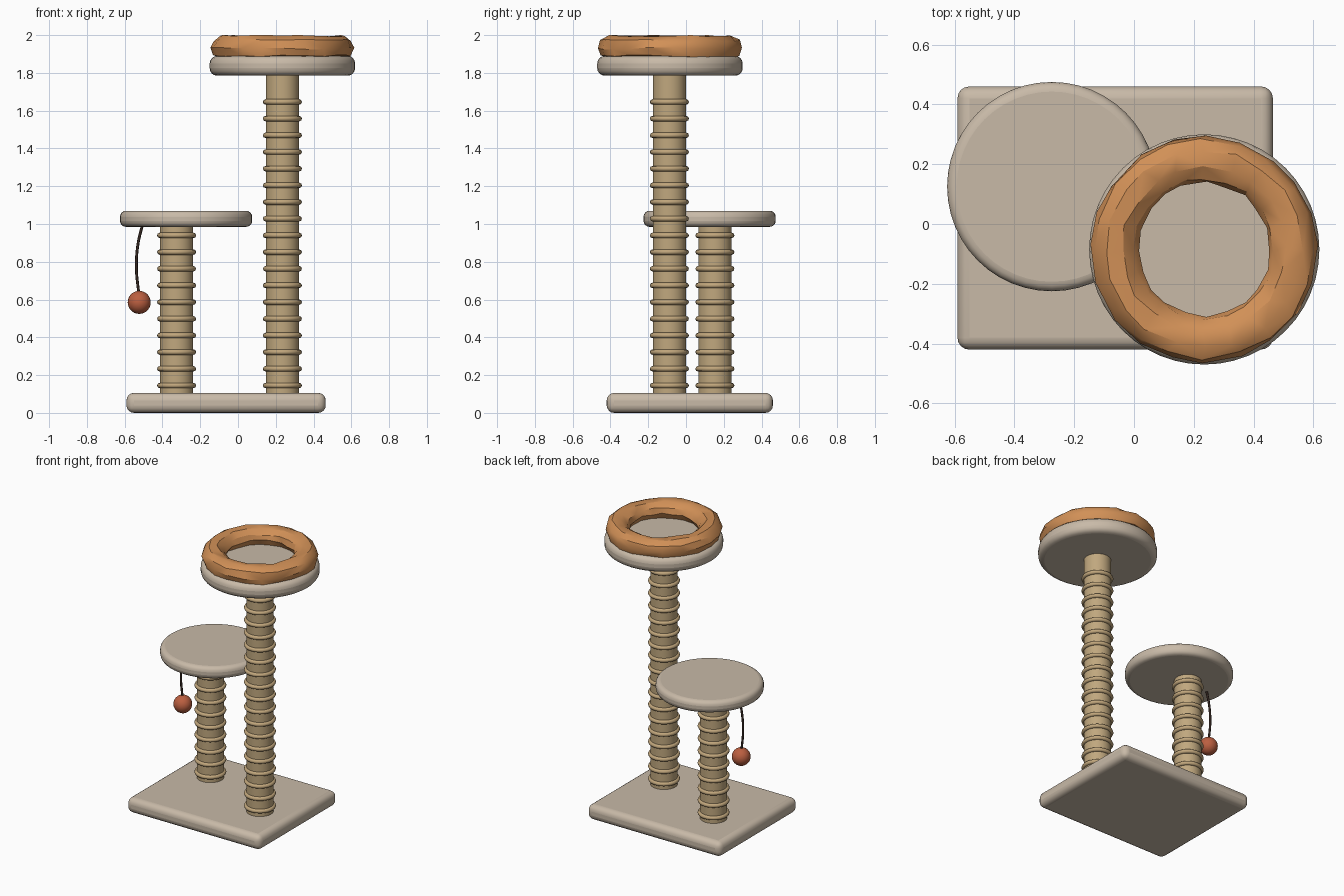
import bpy, bmesh, math, random
from mathutils import Vector

random.seed(4)
cube = bpy.data.objects.get("Cube")
if cube:
    bpy.data.objects.remove(cube, do_unlink=True)


def material(name, rgb):
    m = bpy.data.materials.new(name)
    m.use_nodes = True
    m.diffuse_color = (*rgb, 1)
    bsdf = next(n for n in m.node_tree.nodes if n.type == 'BSDF_PRINCIPLED')
    bsdf.inputs["Base Color"].default_value = (*rgb, 1)
    return m


PLUSH = material("beige plush", (0.58, 0.49, 0.39))
SISAL = material("tan sisal", (0.53, 0.39, 0.21))
ROPE = material("rope wrap", (0.53, 0.38, 0.20))
CUSHION = material("orange cushion", (0.64, 0.28, 0.095))
BALL = material("red toy", (0.50, 0.115, 0.052))
CORD = material("dark cord", (0.035, 0.02, 0.015))


def finish(name, mat, angle=30):
    ob = bpy.context.object
    ob.name = ob.data.name = name
    ob.data.materials.clear()
    ob.data.materials.append(mat)
    bpy.ops.object.shade_smooth_by_angle(angle=math.radians(angle))
    return ob


def round_edges(ob, width):
    b = ob.modifiers.new("rounded edges", 'BEVEL')
    b.width, b.segments = width, 4
    b.limit_method, b.angle_limit = 'ANGLE', math.radians(40)


def disc(name, x, y, r, z0, z1, mat, bevel=0):
    bpy.ops.mesh.primitive_cylinder_add(vertices=48, radius=r, depth=z1 - z0,
                                        location=(x, y, (z0 + z1) / 2))
    ob = finish(name, mat, 40)
    if bevel:
        round_edges(ob, bevel)
    return ob


def post(name, x, y, top, rings):
    # sisal core with evenly spaced rope rings
    disc(name, x, y, 0.088, 0.095, top, SISAL)
    for i in range(rings):
        bpy.ops.mesh.primitive_torus_add(
            major_segments=32, minor_segments=8, major_radius=0.089,
            minor_radius=0.0145, location=(x, y, 0.145 + 0.0883 * i))
        finish(f"{name}_rope_ring_{i + 1}", ROPE, 60)


# Base slab
bpy.ops.mesh.primitive_cube_add(size=1, location=(-0.063, 0.02, 0.053))
bpy.context.object.scale = (1.055, 0.88, 0.106)
bpy.ops.object.transform_apply(location=False, rotation=False, scale=True)
round_edges(finish("base", PLUSH, 40), 0.04)

# Posts and platforms
post("tall_post", 0.235, -0.088, 1.80, 18)
post("short_post", -0.325, 0.153, 1.0, 10)
disc("lower_platform", -0.275, 0.125, 0.35, 0.985, 1.07, PLUSH, 0.032)
disc("upper_platform", 0.235, -0.085, 0.385, 1.785, 1.89, PLUSH, 0.04)

# Lumpy ring cushion: a cross-section swept round with small dents
section = [(0.222, 1.93), (0.235, 1.965), (0.275, 1.993), (0.33, 1.997),
           (0.366, 1.972), (0.379, 1.93), (0.364, 1.89), (0.31, 1.876),
           (0.25, 1.88)]
SEG, N = 20, len(section)
bm = bmesh.new()
rows = []
for i in range(SEG):
    row = []
    for r, z in section:
        a = math.tau * (i + random.uniform(-0.15, 0.15)) / SEG
        rr = min(r + random.uniform(-0.006, 0.006), 0.381)
        zz = min(z + random.uniform(-0.005, 0.005), 2.0)
        row.append(bm.verts.new((rr * math.cos(a), rr * math.sin(a), zz)))
    rows.append(row)
for i in range(SEG):
    p, q = rows[i], rows[(i + 1) % SEG]
    for j in range(N):
        k = (j + 1) % N
        bm.faces.new((p[j], p[k], q[k], q[j]))
bmesh.ops.triangulate(bm, faces=bm.faces[:])
bmesh.ops.recalc_face_normals(bm, faces=bm.faces[:])
mesh = bpy.data.meshes.new("ring_cushion")
bm.to_mesh(mesh)
bm.free()
cushion = bpy.data.objects.new("ring_cushion", mesh)
cushion.location = (0.235, -0.085, 0)
bpy.context.collection.objects.link(cushion)
bpy.ops.object.select_all(action='DESELECT')
cushion.select_set(True)
bpy.context.view_layer.objects.active = cushion
finish("ring_cushion", CUSHION, 30)

# Hanging cord
path = [(-0.505, 0.125, 1.0), (-0.53, 0.125, 0.89),
        (-0.538, 0.125, 0.77), (-0.524, 0.125, 0.62)]
curve = bpy.data.curves.new("toy_cord", 'CURVE')
curve.dimensions = '3D'
curve.bevel_depth, curve.bevel_resolution = 0.0075, 2
curve.use_fill_caps = True
spline = curve.splines.new('BEZIER')
spline.bezier_points.add(len(path) - 1)
for bp, co in zip(spline.bezier_points, path):
    bp.co = Vector(co)
    bp.handle_left_type = bp.handle_right_type = 'AUTO'
curve.materials.append(CORD)
bpy.context.collection.objects.link(bpy.data.objects.new("toy_cord", curve))

# Toy ball
bpy.ops.mesh.primitive_uv_sphere_add(segments=24, ring_count=14, radius=0.061,
                                     location=(-0.523, 0.125, 0.585))
finish("toy_ball", BALL, 40)
